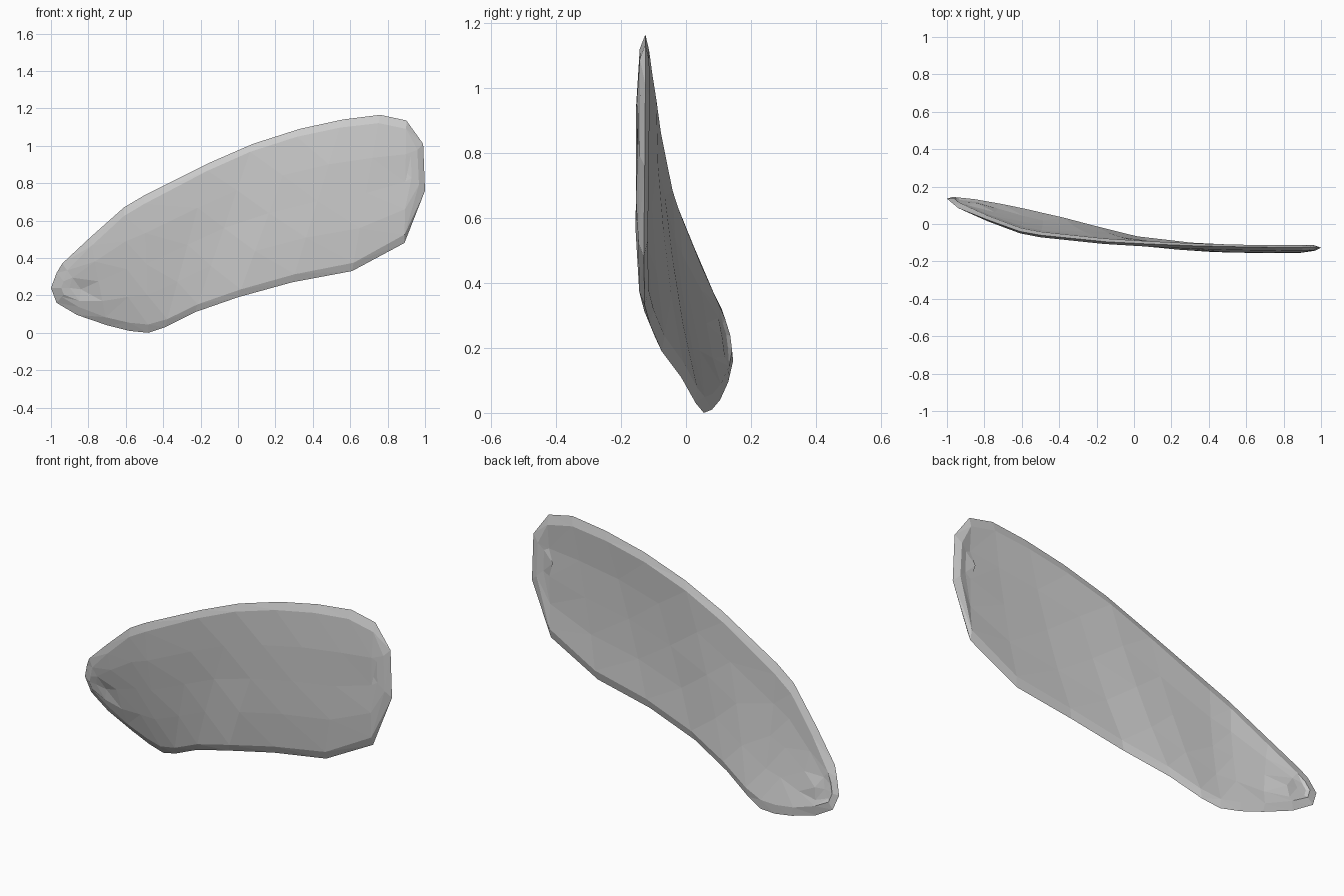
import bpy
import bmesh
from mathutils import Vector

if "Cube" in bpy.data.objects:
    bpy.data.objects.remove(bpy.data.objects["Cube"])

# Rim points (x, y, z), both edges running from the narrow end to the broad end
UPPER = [(-.97, .11, .32), (-.94, .085, .37), (-.79, .025, .51), (-.61, -.04, .67),
         (-.5, -.06, .735), (-.15, -.095, .91), (.08, -.107, 1.01), (.33, -.117, 1.09),
         (.56, -.122, 1.14), (.76, -.125, 1.165), (.9, -.125, 1.135), (.99, -.125, 1.01)]
LOWER = [(-.97, .145, .16), (-.86, .13, .095), (-.7, .105, .04), (-.58, .08, .01),
         (-.48, .055, 0), (-.39, .03, .03), (-.23, -.015, .11), (0, -.075, .19),
         (.29, -.11, .27), (.61, -.127, .33), (.89, -.13, .48), (1, -.127, .76)]
TIP = Vector((-1, .135, .24))
UPPER = [Vector(p) for p in UPPER]
LOWER = [Vector(p) for p in LOWER]

# Spine: middle of each pair of rim points, kept clear of both ends
spine = [(a + b) / 2 for a, b in zip(UPPER, LOWER)]
spine[0].x = -.9
spine[0].y = .105
spine[1].x = -.84
spine[-1].x = .87
for i, s in enumerate(spine):
    s.y -= .018 * min(1, i / 3, (len(spine) - 1 - i) / 3)

rim = [TIP] + UPPER + LOWER[::-1]
core = [spine[0]] + spine + spine[::-1]
n = len(rim)

bm = bmesh.new()
rim_verts = [bm.verts.new(p) for p in rim]


def build_side(edge_offset, mid_offset, inset, flip):
    """Bevelled edge, a middle ring and the spine for one face of the blade."""
    edge, middle = [], []
    for p, c in zip(rim, core):
        f = min(.4, inset / (c - p).length)
        edge.append(bm.verts.new(p.lerp(c, f) + Vector((0, edge_offset, 0))))
        q = p.lerp(c, .55)
        q.y += (edge_offset + mid_offset) / 2 - .006
        middle.append(bm.verts.new(q))
    spine_verts = [bm.verts.new(s + Vector((0, mid_offset, 0))) for s in spine]
    ids = [spine_verts[0]] + spine_verts + spine_verts[::-1]

    def face(*vs):
        unique = list(dict.fromkeys(vs))
        if len(unique) > 2:
            bm.faces.new(unique[::-1] if flip else unique)

    for i in range(n):
        j = (i + 1) % n
        face(rim_verts[i], rim_verts[j], edge[j], edge[i])
        face(edge[i], edge[j], middle[j], middle[i])
        face(middle[i], middle[j], ids[j], ids[i])


build_side(-.016, -.016, .045, True)
build_side(.013, .01, .05, False)

bmesh.ops.triangulate(bm, faces=bm.faces[:])
bmesh.ops.recalc_face_normals(bm, faces=bm.faces[:])

mesh = bpy.data.meshes.new("curved_blade")
bm.to_mesh(mesh)
bm.free()
blade = bpy.data.objects.new("curved_blade", mesh)
bpy.context.collection.objects.link(blade)

# Plain light grey
grey = bpy.data.materials.new("light_grey")
grey.diffuse_color = (.6, .6, .6, 1)
grey.use_nodes = True
grey.node_tree.nodes["Principled BSDF"].inputs["Base Color"].default_value = grey.diffuse_color
mesh.materials.append(grey)
